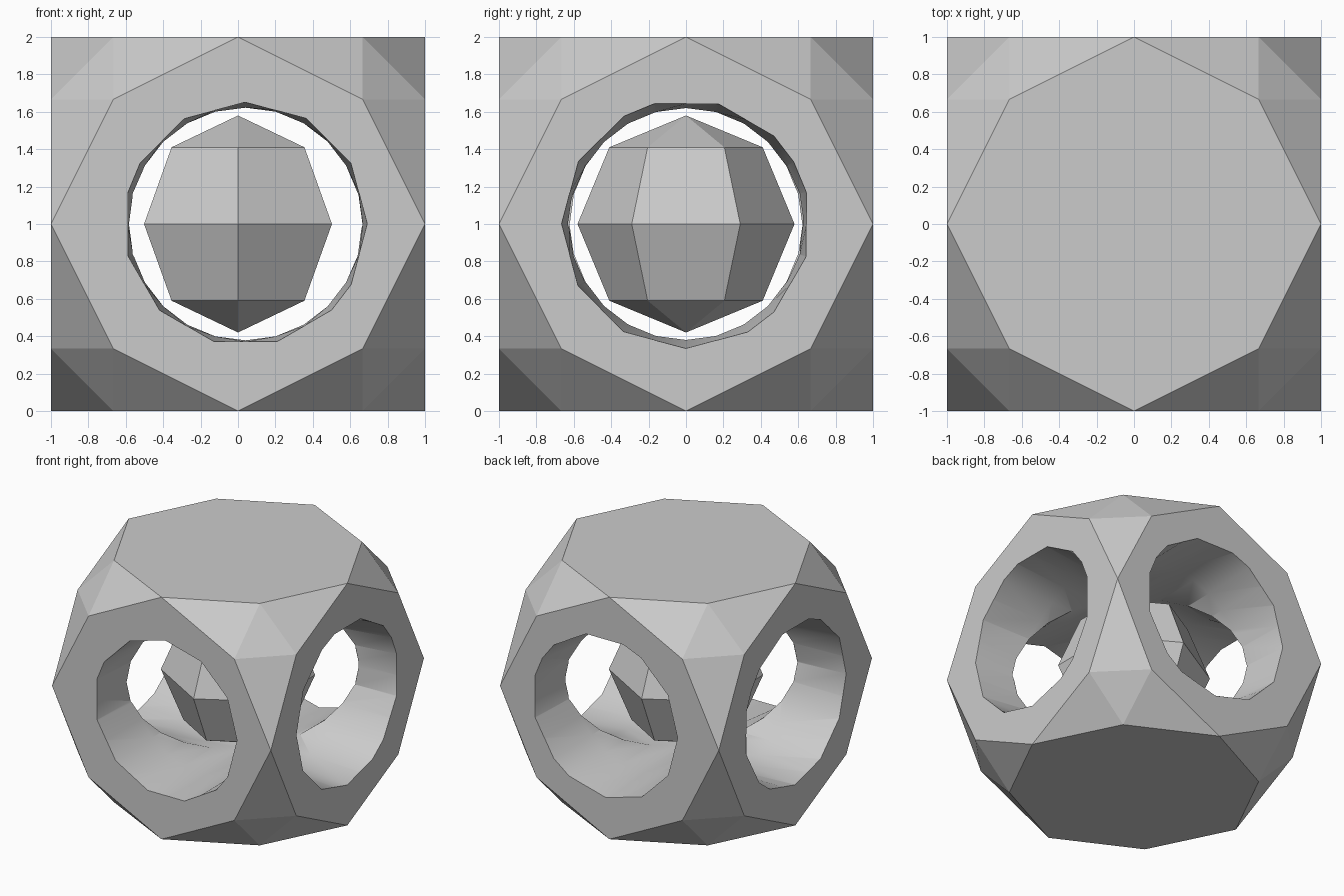
import bpy, bmesh
from math import sin, cos, radians, pi
from mathutils import Vector

if "Cube" in bpy.data.objects:
    bpy.data.objects.remove(bpy.data.objects["Cube"])

CENTRE = Vector((0, 0, 1))


def make_object(name, bm):
    mesh = bpy.data.meshes.new(name)
    bm.to_mesh(mesh)
    bm.free()
    ob = bpy.data.objects.new(name, mesh)
    ob.location = CENTRE
    bpy.context.collection.objects.link(ob)
    return ob


def hull_object(name, points):
    bm = bmesh.new()
    for p in set(points):
        bm.verts.new(p)
    bmesh.ops.convex_hull(bm, input=bm.verts)
    bmesh.ops.dissolve_limit(bm, angle_limit=radians(1), verts=bm.verts, edges=bm.edges)
    bmesh.ops.recalc_face_normals(bm, faces=bm.faces)
    return make_object(name, bm)


def ring(radius, kept):
    """24 points on a polygon that only has corners at the kept angles."""
    pts = []
    for a in range(0, 360, 15):
        lo = hi = a
        while lo % 360 not in kept:
            lo -= 15
        while hi % 360 not in kept:
            hi += 15
        t = 0 if hi == lo else (a - lo) / (hi - lo)
        p, q = [Vector((cos(radians(k)), sin(radians(k)))) for k in (lo, hi)]
        pts.append(p.lerp(q, t) * radius)
    return pts


def tunnel_cutter(name, stations, place):
    bm = bmesh.new()
    rings = [[bm.verts.new(place(p.x, p.y, d)) for p in ring(r, kept)]
             for d, r, kept in stations]
    for a, b in zip(rings, rings[1:]):
        for i in range(24):
            j = (i + 1) % 24
            bm.faces.new((a[i], a[j], b[j], b[i]))
    bm.faces.new(rings[0])
    bm.faces.new(rings[-1])
    bmesh.ops.recalc_face_normals(bm, faces=bm.faces)
    ob = make_object(name, bm)
    ob.hide_render = True
    ob.hide_viewport = False
    return ob


# Outer shell: cube with an octagon on every side
s = 2 / 3
pts = []
for axis in range(3):
    for i in (-1, 1):
        for j in (-1, 1):
            for p in ((i, j, 0), (s * i, s * j, 1), (s * i, s * j, -1)):
                pts.append(tuple(p[(k + axis) % 3] for k in range(3)))
shell = hull_object("outer_shell", pts)

# Two crossing tunnels, slightly flared towards uneven low-poly rims
FULL = set(range(0, 360, 15))
RIM_FRONT = {0, 30, 60, 90, 120, 150, 165, 195, 225, 255, 285, 315, 330}
RIM_SIDE = {180, 150, 120, 105, 75, 45, 30, 15, 345, 315, 300, 270, 240, 210}
cutters = [
    tunnel_cutter("tunnel_cutter_y",
                  [(-1.02, .652, RIM_FRONT), (-.55, .622, FULL),
                   (.55, .622, FULL), (1.02, .665, RIM_SIDE)],
                  lambda u, v, d: (u + .04, d, v)),
    tunnel_cutter("tunnel_cutter_x",
                  [(-1.02, .665, RIM_SIDE), (-.55, .62, FULL),
                   (.55, .62, FULL), (1.02, .667, RIM_SIDE)],
                  lambda u, v, d: (d, u, v)),
]
for c in cutters:
    mod = shell.modifiers.new("tunnel", 'BOOLEAN')
    mod.operation = 'DIFFERENCE'
    mod.solver = 'EXACT'
    mod.object = c
bpy.context.view_layer.update()
dg = bpy.context.evaluated_depsgraph_get()
shell_mesh = bpy.data.meshes.new_from_object(shell.evaluated_get(dg))
shell.modifiers.clear()
shell.data = shell_mesh
for c in cutters:
    bpy.data.objects.remove(c)

# Tunnel walls are smooth, the outside stays flat
bm = bmesh.new()
bm.from_mesh(shell_mesh)
for f in bm.faces:
    f.smooth = f.normal.dot(f.calc_center_median()) < 0
for e in bm.edges:
    e.smooth = e.calc_face_angle(pi) < radians(35)
bm.to_mesh(shell_mesh)
bm.free()

# Faceted ball floating in the middle
R = .58
ball = [(0, 0, R), (0, 0, -R)]
for lat in (-45, 0, 45):
    for k in range(6):
        r, a = R * cos(radians(lat)), radians(60 * k)
        ball.append((r * sin(a), r * cos(a), R * sin(radians(lat))))
hull_object("inner_ball", ball)
